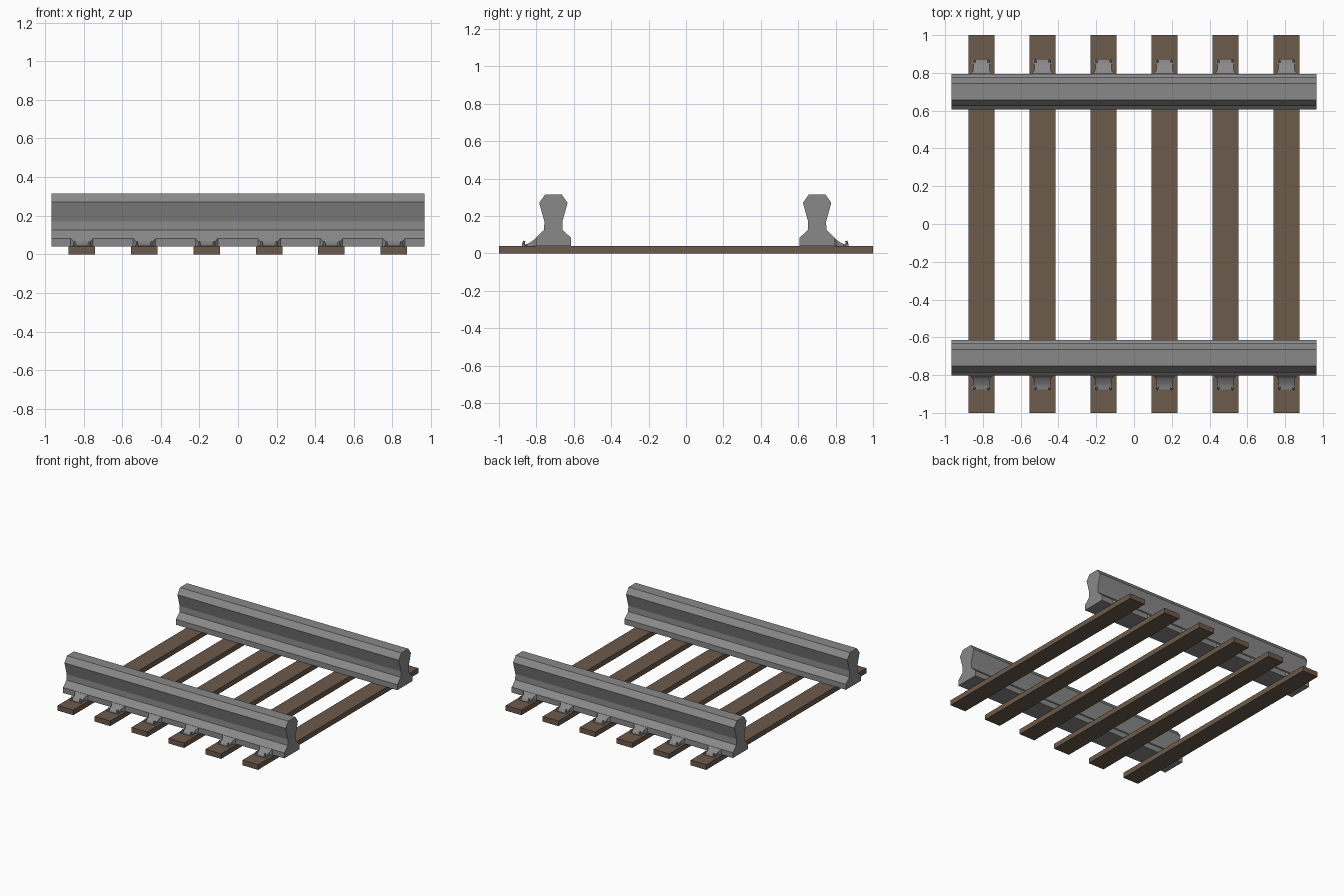
import bpy, bmesh, math
from mathutils import Matrix

if "Cube" in bpy.data.objects:
    bpy.data.objects.remove(bpy.data.objects["Cube"])


def material(name, rgb):
    m = bpy.data.materials.new(name)
    m.diffuse_color = (*rgb, 1)
    m.use_nodes = True
    m.node_tree.nodes["Principled BSDF"].inputs["Base Color"].default_value = m.diffuse_color
    return m


STEEL = material("steel grey", (0.25, 0.25, 0.25))
WOOD = material("sleeper brown", (0.15, 0.103, 0.07))


def finish(name, bm, mat):
    bmesh.ops.recalc_face_normals(bm, faces=bm.faces)
    me = bpy.data.meshes.new(name)
    bm.to_mesh(me)
    bm.free()
    me.materials.append(mat)
    ob = bpy.data.objects.new(name, me)
    bpy.context.collection.objects.link(ob)
    return ob


def loft(name, rings, mat):
    """Skin a list of equal-length closed rings and cap both ends."""
    bm = bmesh.new()
    vs = [[bm.verts.new(p) for p in ring] for ring in rings]
    n = len(rings[0])
    for a, b in zip(vs, vs[1:]):
        for i in range(n):
            j = (i + 1) % n
            bm.faces.new((a[i], a[j], b[j], b[i]))
    bm.faces.new(vs[0])
    bm.faces.new(vs[-1])
    return finish(name, bm, mat)


XS = [-0.808 + 0.323 * i for i in range(6)]
TIE_TOP = 0.04

# Wooden sleepers
for i, x in enumerate(XS):
    bm = bmesh.new()
    bmesh.ops.create_cube(bm, size=1, matrix=Matrix.Translation((x, 0, TIE_TOP / 2))
                          @ Matrix.Diagonal((0.137, 2, TIE_TOP, 1)))
    finish(f"sleeper_{i + 1}", bm, WOOD)

# Rail half profile: (half width, height)
HALF = [(0.094, 0.04), (0.094, 0.083), (0.05, 0.125), (0.048, 0.17),
        (0.076, 0.27), (0.044, 0.315)]
PROFILE = HALF + [(-w, z) for w, z in reversed(HALF)]

# Clip sections: (distance from rail centre, top height, half width)
CLIP = [(0.085, 0.083, 0.060), (0.095, 0.082, 0.058), (0.108, 0.069, 0.046),
        (0.124, 0.059, 0.042), (0.142, 0.050, 0.042), (0.152, 0.047, 0.049),
        (0.168, 0.044, 0.049)]

for side, cy, sign in (("back", 0.701, 1), ("front", -0.709, -1)):
    # Steel rail
    loft(f"{side}_rail", [[(x, cy + w, z) for w, z in PROFILE]
                          for x in (-0.967, 0.967)], STEEL)
    for i, x in enumerate(XS):
        # Clip flaring down from the rail foot onto the sleeper
        loft(f"{side}_clip_{i + 1}",
             [[(x - h, cy + sign * d, 0.039), (x + h, cy + sign * d, 0.039),
               (x + h, cy + sign * d, z), (x - h, cy + sign * d, z)]
              for d, z, h in CLIP], STEEL)
        # Pair of spikes at the clip corners
        bm = bmesh.new()
        for dx in (-0.038, 0.038):
            bmesh.ops.create_cone(
                bm, cap_ends=True, segments=6, radius1=0.008, radius2=0.006, depth=0.028,
                matrix=Matrix.Translation((x + dx, cy + sign * 0.159, 0.053))
                @ Matrix.Rotation(math.radians(sign * 12), 4, 'X'))
        finish(f"{side}_spikes_{i + 1}", bm, STEEL)
